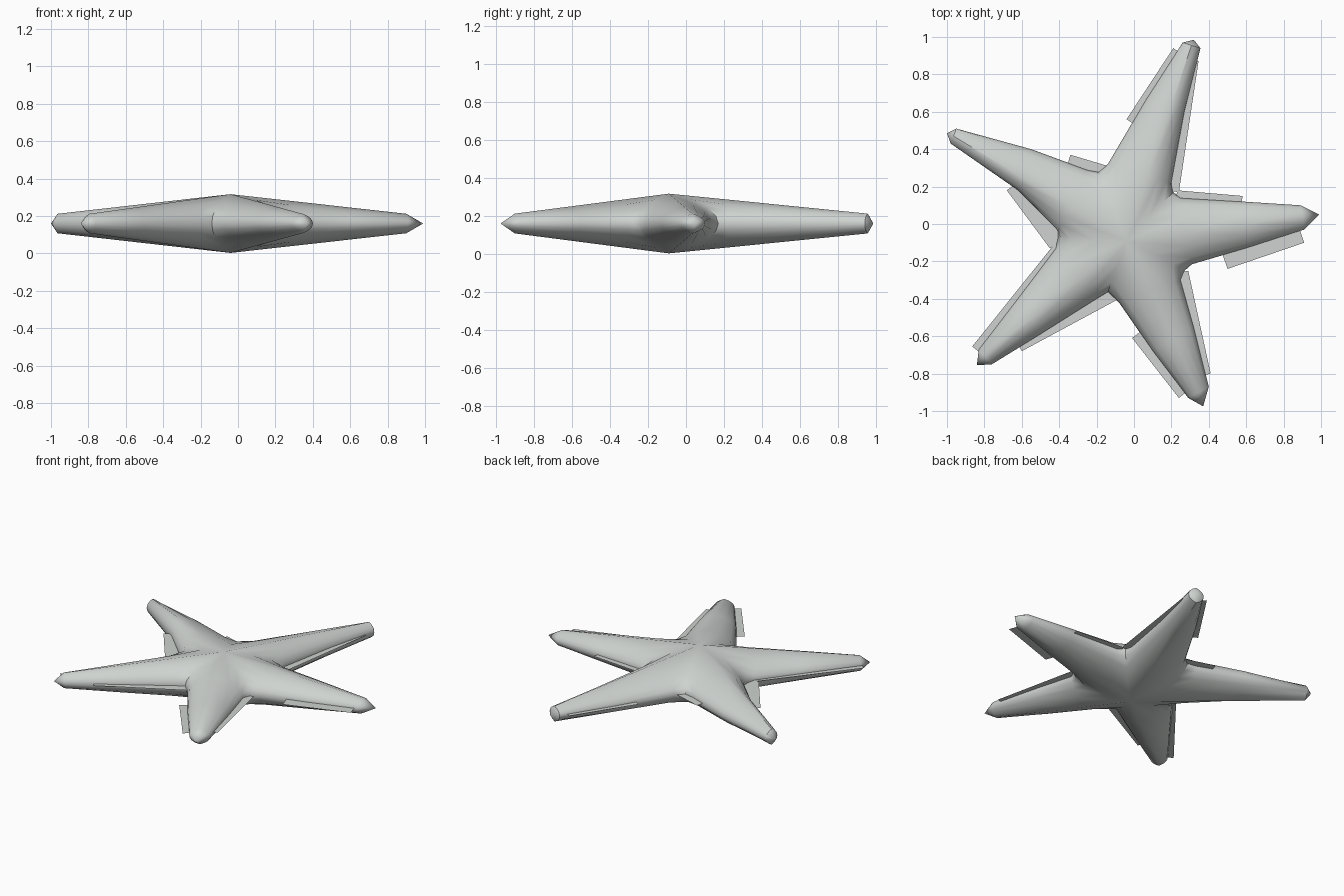
import bpy, bmesh
from mathutils import Vector

old = bpy.data.objects.get("Cube")
if old:
    bpy.data.objects.remove(old)

MID = 0.16
CENTRE = Vector((-0.04, -0.09))


def material(name, colour):
    m = bpy.data.materials.new(name)
    m.use_nodes = True
    m.diffuse_color = colour
    m.node_tree.nodes["Principled BSDF"].inputs["Base Color"].default_value = colour
    return m


shell = material("pale grey", (0.62, 0.65, 0.63, 1))


def finish(bm, name):
    mesh = bpy.data.meshes.new(name)
    bm.to_mesh(mesh)
    bm.free()
    mesh.materials.append(shell)
    ob = bpy.data.objects.new(name, mesh)
    bpy.context.collection.objects.link(ob)
    return ob


# Valleys between neighbouring arms, counterclockwise from the right arm's start
valleys = [(0.27, -0.25), (0.21, 0.17), (-0.19, 0.28), (-0.41, -0.08), (-0.14, -0.365)]

# Each arm: right edge outward, left edge outward, tip
arms = [
    ([(0.31, -0.215), (0.6, -0.13), (0.91, -0.03)], [(0.25, 0.14), (0.58, 0.12), (0.89, 0.1)], (0.99, 0.05)),
    ([(0.2, 0.22), (0.27, 0.6), (0.355, 0.94)], [(-0.14, 0.32), (0.06, 0.66), (0.26, 0.97)], (0.32, 0.985)),
    ([(-0.25, 0.29), (-0.55, 0.4), (-0.95, 0.51)], [(-0.41, -0.03), (-0.62, 0.18), (-0.98, 0.43)], (-1, 0.485)),
    ([(-0.42, -0.13), (-0.6, -0.37), (-0.83, -0.67)], [(-0.19, -0.395), (-0.5, -0.59), (-0.76, -0.75)], (-0.84, -0.755)),
    ([(-0.08, -0.42), (0.1, -0.68), (0.29, -0.93)], [(0.25, -0.3), (0.32, -0.55), (0.4, -0.87)], (0.37, -0.975)),
]

# Half cross-section: distance from ridge to edge, relative height
section = [(0, 1), (0.45, 0.8), (0.8, 0.52), (0.95, 0.25), (1, 0)]


def half_arm(bm, edge, ridge, heights, tip, side):
    rows = []
    for e, r, h in zip(edge, ridge, heights):
        rows.append([bm.verts.new((*r.lerp(Vector(e), u), MID + side * h * f)) for u, f in section])
    for a, b in zip(rows, rows[1:]):
        for i in range(len(section) - 1):
            bm.faces.new((a[i], a[i + 1], b[i + 1], b[i]))
    end = bm.verts.new((*tip, MID))
    for p, q in zip(rows[-1], rows[-1][1:]):
        bm.faces.new((p, q, end))


# Starfish body
bm = bmesh.new()
for k, (right, left, tip) in enumerate(arms):
    shoulder = (Vector(right[-1]) + Vector(left[-1])) / 2
    axis = shoulder - CENTRE
    steps = [0]
    for p, q in zip(right, left):
        middle = (Vector(p) + Vector(q)) / 2
        steps.append((middle - CENTRE).dot(axis) / axis.length_squared)
    ridge = [CENTRE + axis * t for t in steps]
    heights = [0.157 - 0.105 * t for t in steps]
    for side in (1, -1):
        half_arm(bm, [valleys[k]] + right, ridge, heights, tip, side)
        half_arm(bm, [valleys[(k + 1) % 5]] + left, ridge, heights, tip, side)
bmesh.ops.remove_doubles(bm, verts=bm.verts, dist=0.0005)
bmesh.ops.recalc_face_normals(bm, faces=bm.faces)
body = finish(bm, "starfish_body")
bpy.ops.object.select_all(action="DESELECT")
body.select_set(True)
bpy.context.view_layer.objects.active = body
bpy.ops.object.shade_smooth_by_angle(angle=0.75)

# Flat fringe plates along the arm edges, body on the left of each outer edge
plates = [
    ((0.5, -0.24), (0.91, -0.1)),
    ((0.58, 0.15), (0.23, 0.18)),
    ((0.24, 0.17), (0.345, 0.87)),
    ((0.21, 0.94), (-0.04, 0.56)),
    ((-0.14, 0.31), (-0.34, 0.37)),
    ((-0.68, 0.18), (-0.45, -0.13)),
    ((-0.42, -0.1), (-0.865, -0.655)),
    ((-0.6, -0.68), (-0.08, -0.4)),
    ((-0.01, -0.61), (0.24, -0.93)),
    ((0.41, -0.8), (0.29, -0.25)),
]
bm = bmesh.new()
for a, b in plates:
    a, b = Vector(a), Vector(b)
    along = (b - a).normalized()
    inward = Vector((-along.y, along.x)) * 0.09
    bm.faces.new([bm.verts.new((*p, MID + 0.005)) for p in (a, b, b + inward, a + inward)])
finish(bm, "fringe_plates")
